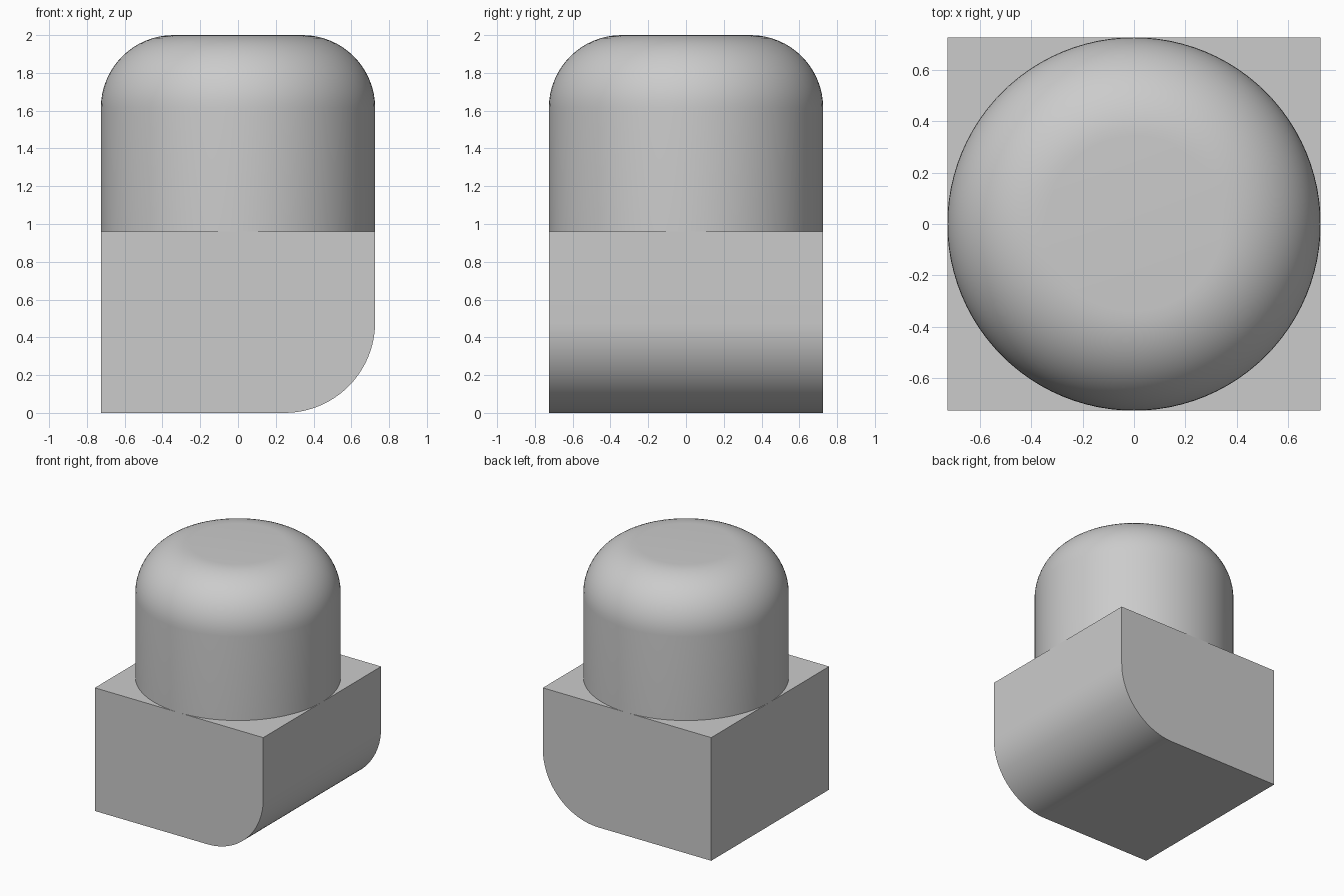
import bpy
import bmesh
from math import cos, sin, pi, radians

HALF = 0.726        # half width of the block and radius of the dome
DECK = 0.96         # height of the block's top
TOP = 2.0
BLOCK_ROUND = 0.48
DOME_ROUND = 0.385

cube = bpy.data.objects.get("Cube")
if cube:
    bpy.data.objects.remove(cube, do_unlink=True)

grey = bpy.data.materials.new("plain_grey")
grey.use_nodes = True
colour = (0.6, 0.6, 0.6, 1)
grey.diffuse_color = colour
grey.node_tree.nodes["Principled BSDF"].inputs["Base Color"].default_value = colour


def arc(cx, cz, r, start, end, steps):
    """Points along an arc in the XZ plane, angles in degrees."""
    angles = [radians(start + (end - start) * i / steps) for i in range(steps + 1)]
    return [(cx + r * cos(a), cz + r * sin(a)) for a in angles]


def finish(name, bm):
    bmesh.ops.recalc_face_normals(bm, faces=bm.faces)
    mesh = bpy.data.meshes.new(name)
    bm.to_mesh(mesh)
    bm.free()
    obj = bpy.data.objects.new(name, mesh)
    bpy.context.collection.objects.link(obj)
    mesh.materials.append(grey)
    bpy.ops.object.select_all(action='DESELECT')
    obj.select_set(True)
    bpy.context.view_layer.objects.active = obj
    bpy.ops.object.shade_smooth_by_angle(angle=radians(30))
    return obj


# Block with one rounded lower edge: extrude the front outline backwards
outline = [(HALF, DECK), (-HALF, DECK), (-HALF, 0)]
outline += arc(HALF - BLOCK_ROUND, BLOCK_ROUND, BLOCK_ROUND, -90, 0, 24)
bm = bmesh.new()
front = bm.faces.new([bm.verts.new((x, -HALF, z)) for x, z in outline])
extruded = bmesh.ops.extrude_face_region(bm, geom=[front], use_keep_orig=True)
back = [v for v in extruded["geom"] if isinstance(v, bmesh.types.BMVert)]
bmesh.ops.translate(bm, verts=back, vec=(0, 2 * HALF, 0))
finish("base_block", bm)

# Round column with a softened, flat top: spin a profile about the z axis
profile = [(HALF, DECK)]
profile += arc(HALF - DOME_ROUND, TOP - DOME_ROUND, DOME_ROUND, 0, 90, 16)
profile.append((0, TOP))
bm = bmesh.new()
verts = [bm.verts.new((x, 0, z)) for x, z in profile]
edges = [bm.edges.new(pair) for pair in zip(verts, verts[1:])]
bmesh.ops.spin(bm, geom=verts + edges, cent=(0, 0, 0), axis=(0, 0, 1),
               angle=2 * pi, steps=96, use_duplicate=False)
bmesh.ops.remove_doubles(bm, verts=bm.verts, dist=0.0001)
finish("domed_column", bm)
